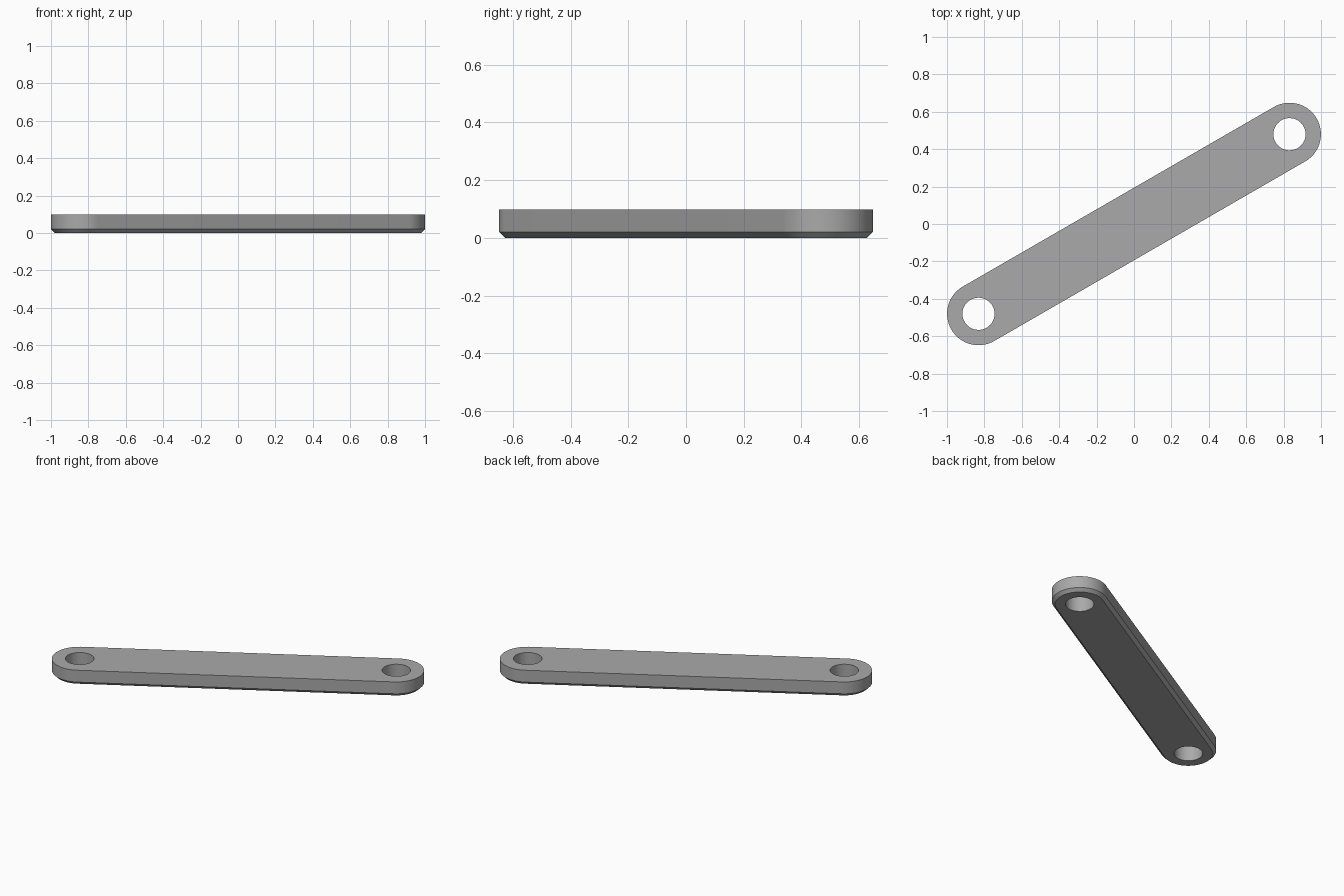
import bpy
import bmesh
from math import cos, sin, pi, radians

if "Cube" in bpy.data.objects:
    bpy.data.objects.remove(bpy.data.objects["Cube"])

HALF_SPAN = 0.96      # centre to pin hole
END_RADIUS = 0.168
HOLE_RADIUS = 0.086
HEIGHT = 0.099
CHAMFER = 0.02
TILT = radians(30)
ARC_STEPS = 48

grey = bpy.data.materials.new("satin grey")
grey.use_nodes = True
colour = (0.4, 0.4, 0.4, 1)
grey.diffuse_color = colour
grey.node_tree.nodes["Principled BSDF"].inputs["Base Color"].default_value = colour


def outline(bm, radius, z):
    """Ring of vertices around a round-ended bar lying along x."""
    ring = []
    for side in (1, -1):
        for i in range(ARC_STEPS + 1):
            a = -pi / 2 + pi * i / ARC_STEPS
            ring.append(bm.verts.new((side * (HALF_SPAN - 0.0 + radius * cos(a)),
                                      side * radius * sin(a), z)))
    return ring


# Bar: rounded plate with a chamfer around the lower edge
bm = bmesh.new()
rings = [outline(bm, END_RADIUS - CHAMFER, 0),
         outline(bm, END_RADIUS, CHAMFER),
         outline(bm, END_RADIUS, HEIGHT)]
for low, high in zip(rings, rings[1:]):
    for i in range(len(low)):
        j = (i + 1) % len(low)
        bm.faces.new((low[i], low[j], high[j], high[i]))
bm.faces.new(rings[0][::-1])
bm.faces.new(rings[-1])
mesh = bpy.data.meshes.new("link_bar")
bm.to_mesh(mesh)
bm.free()
mesh.materials.append(grey)
bar = bpy.data.objects.new("link_bar", mesh)
bpy.context.collection.objects.link(bar)

# Pin holes: one straight bore through each end
for side in (1, -1):
    bpy.ops.mesh.primitive_cylinder_add(vertices=64, radius=HOLE_RADIUS, depth=HEIGHT * 3,
                                        location=(side * HALF_SPAN, 0, HEIGHT / 2))
    cutter = bpy.context.object
    cutter.data.materials.append(grey)
    bpy.ops.object.select_all(action='DESELECT')
    bpy.context.view_layer.objects.active = bar
    bar.select_set(True)
    cut = bar.modifiers.new("pin hole", 'BOOLEAN')
    cut.operation = 'DIFFERENCE'
    cut.solver = 'EXACT'
    cut.object = cutter
    bpy.ops.object.modifier_apply(modifier=cut.name)
    bpy.data.objects.remove(cutter)

# Smooth the round walls, keep the rims crisp, and swing the bar to its angle
bpy.ops.object.shade_smooth_by_angle(angle=radians(30))
bar.rotation_euler.z = TILT
